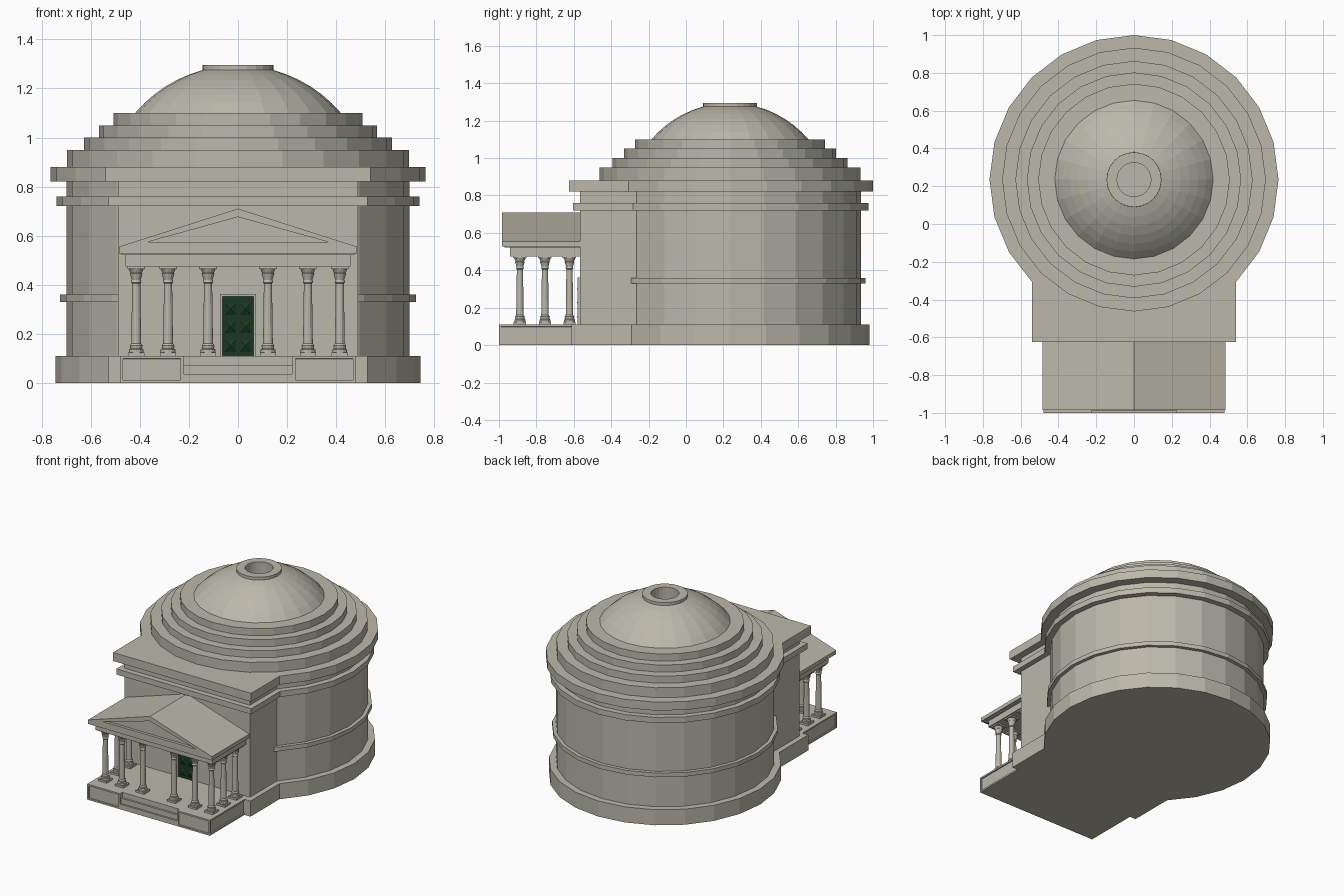
import bpy, bmesh, math
from mathutils import Matrix, Vector

if "Cube" in bpy.data.objects:
    bpy.data.objects.remove(bpy.data.objects["Cube"], do_unlink=True)

CY = 0.235      # centre of the rotunda along y
SIDES = 24
WALL_Y = -0.567  # front wall of the block behind the porch


def material(name, rgb):
    m = bpy.data.materials.new(name)
    m.use_nodes = True
    m.diffuse_color = (*rgb, 1)
    m.node_tree.nodes["Principled BSDF"].inputs["Base Color"].default_value = (*rgb, 1)
    return m


STONE = material("warm grey stone", (0.5, 0.485, 0.405))
GREEN = material("dark green door", (0.01, 0.04, 0.016))


def finish(name, bm, mat=STONE):
    bmesh.ops.recalc_face_normals(bm, faces=bm.faces[:])
    mesh = bpy.data.meshes.new(name)
    bm.to_mesh(mesh)
    bm.free()
    mesh.materials.append(mat)
    obj = bpy.data.objects.new(name, mesh)
    bpy.context.collection.objects.link(obj)
    return obj


def add_box(bm, x0, x1, y0, y1, z0, z1):
    size = Matrix.Diagonal((x1 - x0, y1 - y0, z1 - z0, 1))
    mid = Matrix.Translation(((x0 + x1) / 2, (y0 + y1) / 2, (z0 + z1) / 2))
    bmesh.ops.create_cube(bm, size=1, matrix=mid @ size)


def box(name, *bounds, mat=STONE):
    bm = bmesh.new()
    add_box(bm, *bounds)
    return finish(name, bm, mat)


def prism(name, outline, direction):
    """Extrude a closed outline of 3D points along a direction."""
    bm = bmesh.new()
    face = bm.faces.new([bm.verts.new(p) for p in outline])
    out = bmesh.ops.extrude_face_region(bm, geom=[face], use_keep_orig=True)
    moved = [v for v in out["geom"] if isinstance(v, bmesh.types.BMVert)]
    bmesh.ops.translate(bm, verts=moved, vec=direction)
    return finish(name, bm)


def add_lathe(bm, profile, sides, cx, cy):
    rings = []
    for r, z in profile:
        turn = [2 * math.pi * i / sides for i in range(sides)]
        rings.append([bm.verts.new((cx + r * math.sin(a), cy + r * math.cos(a), z)) for a in turn])
    for low, high in zip(rings, rings[1:]):
        for i in range(sides):
            j = (i + 1) % sides
            bm.faces.new((low[i], low[j], high[j], high[i]))
    bm.faces.new(rings[0])
    bm.faces.new(rings[-1])


def keyhole(r, half, front, z):
    """Round plan joined to a rectangular block at the front."""
    side = []
    step = 2 * math.pi / SIDES
    for i in range(SIDES // 2):
        x, y = r * math.sin(i * step), CY + r * math.cos(i * step)
        if y < CY and x < half:
            px, py = side[-1][:2]
            t = (px - half) / (px - x)
            side.append((half, py + t * (y - py), z))
            break
        side.append((x, y, z))
    side.append((half, front, z))
    return side + [(-x, y, z) for x, y, z in reversed(side[1:])]


# Rotunda and front block, layer by layer
for name, r, half, front, z0, z1 in (
    ("base_plinth", 0.745, 0.527, -0.613, 0, 0.11),
    ("main_wall", 0.70, 0.49, WALL_Y, 0.11, 0.82),
    ("upper_band", 0.74, 0.527, -0.605, 0.72, 0.76),
    ("cornice", 0.765, 0.54, -0.625, 0.82, 0.88),
):
    prism(name, keyhole(r, half, front, z0), (0, 0, z1 - z0))

# Lower string course runs around the drum only
bm = bmesh.new()
add_lathe(bm, [(0.725, 0.33), (0.725, 0.36)], SIDES, 0, CY)
finish("lower_band", bm)

# Stepped rings, dome and open eye in one turned profile
profile = []
z = 0.88
for r, top in ((0.698, 0.95), (0.628, 1.0), (0.567, 1.05), (0.507, 1.1)):
    profile += [(r, z), (r, top)]
    z = top
for i in range(7):
    a = math.radians(40.4 + i * (74.7 - 40.4) / 6)
    profile.append((0.551 * math.cos(a), 0.743 + 0.551 * math.sin(a)))
profile += [(0.145, 1.295), (0.09, 1.295), (0.09, 1.17)]
bm = bmesh.new()
add_lathe(bm, profile, SIDES, 0, CY)
finish("stepped_dome", bm)

# Porch pedestals with sunk panels on the front and outer sides
for name, s in (("left", 1), ("right", -1)):
    bm = bmesh.new()
    x0, x1 = sorted((s * 0.223, s * 0.48))
    add_box(bm, x0, x1, -1, -0.6, 0, 0.11)
    bm.normal_update()
    panels = [f for f in bm.faces if f.normal.y < -0.9 or f.normal.x * s > 0.9]
    for f in panels:
        bmesh.ops.inset_individual(bm, faces=[f], thickness=0.016)
        bmesh.ops.inset_individual(bm, faces=[f], thickness=0.001, depth=-0.008)
    finish(name + "_pedestal", bm)

# Entrance steps
for i, front in enumerate((-1, -0.988, -0.974)):
    box(f"step_{i + 1}", -0.223, 0.223, front, -0.6, i * 0.11 / 3, (i + 1) * 0.11 / 3)

# Columns: six across the front, two more behind each corner
shaft = [(0.030, 0.122), (0.030, 0.135), (0.024, 0.140), (0.026, 0.152), (0.020, 0.160),
         (0.0165, 0.405), (0.021, 0.410), (0.018, 0.420), (0.026, 0.445), (0.023, 0.448),
         (0.033, 0.468)]
spots = [(x, -0.888) for x in (0.122, 0.285, 0.415)] + [(0.415, -0.754), (0.415, -0.623)]
for s in (1, -1):
    for i, (x, y) in enumerate(spots):
        bm = bmesh.new()
        add_lathe(bm, shaft, 12, s * x, y)
        for w, z0, z1 in ((0.033, 0.11, 0.123), (0.036, 0.465, 0.478)):
            add_box(bm, s * x - w, s * x + w, y - w, y + w, z0, z1)
        finish(f"{'left' if s > 0 else 'right'}_column_{i + 1}", bm)

# Beam over the columns and the thin moulding above it
box("entablature", -0.458, 0.458, -0.94, WALL_Y, 0.475, 0.521)
box("entablature_moulding", -0.475, 0.475, -0.97, WALL_Y, 0.521, 0.53)

# Pediment roof with a sunk triangle in its gable
gable = [(-0.485, 0.528), (0.485, 0.528), (0.485, 0.555), (0, 0.71), (-0.485, 0.555)]
roof = prism("pediment_roof", [(x, -0.985, z) for x, z in gable], (0, 0.985 + WALL_Y, 0))
sunk = [(-0.365, 0.575), (0.365, 0.575), (0, 0.676)]
cutter = prism("gable_cutter", [(x, -1.02, z) for x, z in sunk], (0, 0.055, 0))
cutter.hide_render = True
cut = roof.modifiers.new("sunk_gable", "BOOLEAN")
cut.operation = "DIFFERENCE"
cut.solver = "EXACT"
cut.object = cutter
bpy.context.view_layer.objects.active = roof
bpy.ops.object.modifier_apply(modifier=cut.name)
bpy.data.objects.remove(cutter, do_unlink=True)

# Door frame: two jambs and a lintel
bm = bmesh.new()
for s in (1, -1):
    x0, x1 = sorted((s * 0.064, s * 0.074))
    add_box(bm, x0, x1, WALL_Y - 0.012, WALL_Y, 0.11, 0.362)
add_box(bm, -0.064, 0.064, WALL_Y - 0.012, WALL_Y, 0.352, 0.362)
finish("door_frame", bm)

# Door leaf with raised pyramid panels
bm = bmesh.new()
add_box(bm, -0.064, 0.064, WALL_Y - 0.005, WALL_Y, 0.11, 0.352)
for x in (-0.031, 0.031):
    for z in (0.15, 0.228, 0.3):
        place = (Matrix.Translation((x, WALL_Y - 0.010, z)) @ Matrix.Rotation(math.pi / 2, 4, "X")
                 @ Matrix.Diagonal((0.033, 0.037, 1, 1)) @ Matrix.Rotation(math.pi / 4, 4, "Z"))
        bmesh.ops.create_cone(bm, cap_ends=True, segments=4, radius1=1, radius2=0,
                              depth=0.012, matrix=place)
finish("door", bm, GREEN)
